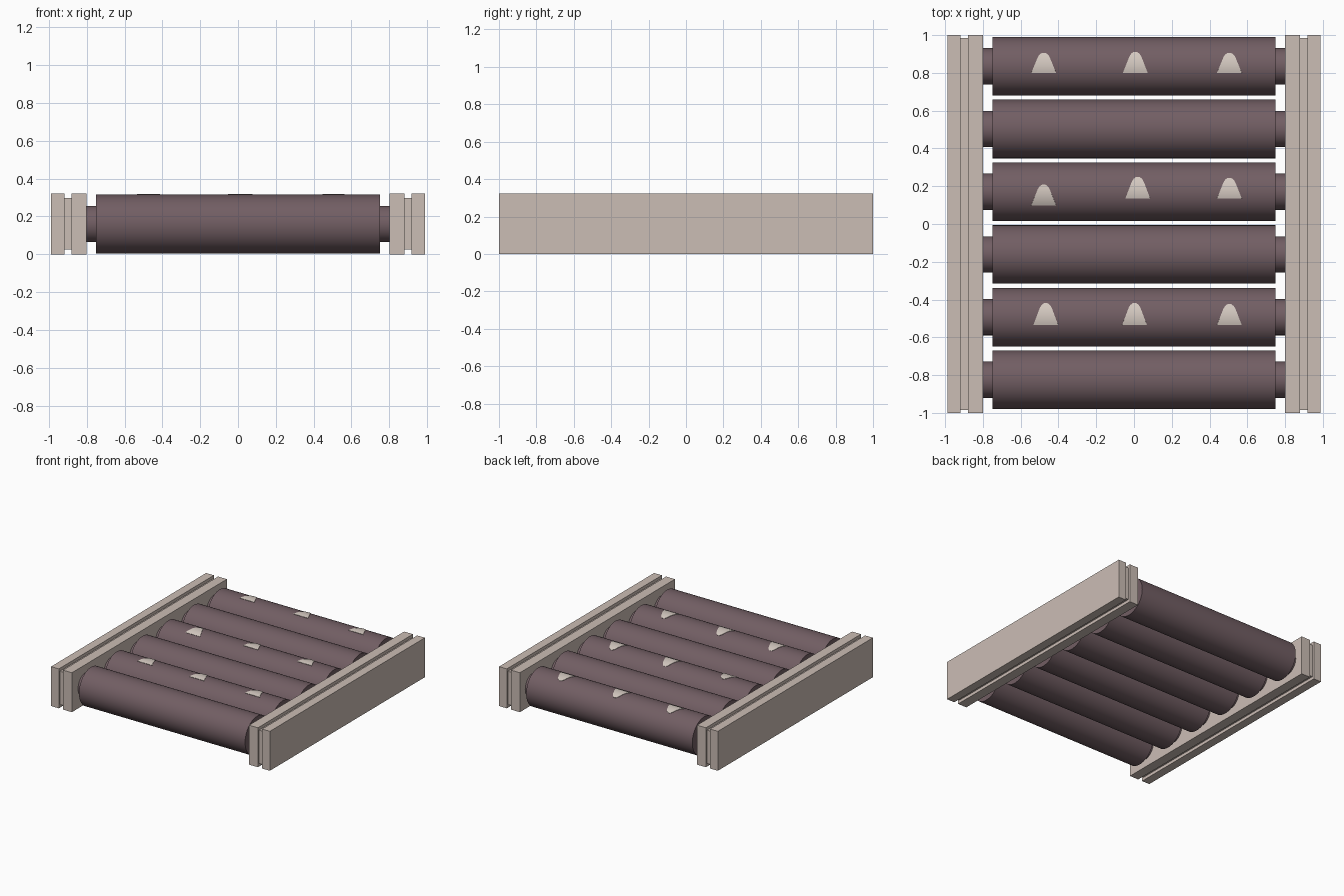
import bpy, bmesh, math

if "Cube" in bpy.data.objects:
    bpy.data.objects.remove(bpy.data.objects["Cube"])


def material(name, rgb):
    m = bpy.data.materials.new(name)
    m.diffuse_color = (*rgb, 1)
    m.use_nodes = True
    m.node_tree.nodes["Principled BSDF"].inputs["Base Color"].default_value = m.diffuse_color
    return m


BEIGE = material("beige_frame", (0.60, 0.51, 0.46))
PLUM = material("plum_roller", (0.168, 0.112, 0.126))
PALE = material("pale_marker", (0.66, 0.585, 0.53))
R, ZC = 0.155, 0.16


def finish(name, bm, mat, smooth=False):
    me = bpy.data.meshes.new(name)
    bmesh.ops.recalc_face_normals(bm, faces=bm.faces)
    bm.to_mesh(me)
    bm.free()
    me.materials.append(mat)
    ob = bpy.data.objects.new(name, me)
    bpy.context.collection.objects.link(ob)
    if smooth:
        bpy.ops.object.select_all(action='DESELECT')
        ob.select_set(True)
        bpy.context.view_layer.objects.active = ob
        bpy.ops.object.shade_smooth_by_angle(angle=math.radians(35))
    return ob


def box(name, x0, x1, y, z0, z1):
    bm = bmesh.new()
    bmesh.ops.create_cube(bm, size=1)
    for v in bm.verts:
        v.co = ((x0 + x1) / 2 + v.co.x * (x1 - x0), v.co.y * 2 * y,
                (z0 + z1) / 2 + v.co.z * (z1 - z0))
    finish(name, bm, BEIGE)


def roller(name, y):
    # stepped profile (x, radius): shaft, drum, shaft, spun around the x axis
    prof = [(-0.81, 0.0), (-0.81, 0.096), (-0.75, 0.096), (-0.75, R),
            (0.75, R), (0.75, 0.096), (0.81, 0.096), (0.81, 0.0)]
    bm = bmesh.new()
    vs = [bm.verts.new((x, y, ZC + r)) for x, r in prof]
    es = [bm.edges.new(p) for p in zip(vs, vs[1:])]
    bmesh.ops.spin(bm, geom=vs + es, cent=(0, y, ZC), axis=(1, 0, 0),
                   angle=math.tau, steps=64)
    bmesh.ops.remove_doubles(bm, verts=bm.verts, dist=1e-5)
    finish(name, bm, PLUM, True)


def marker(name, x, y, y0, y1):
    # thin curved plate hugging the drum, wide at the bottom, rounded at the tip
    bm = bmesh.new()
    rows, n = [], 12
    for i in range(n + 1):
        t = i / n
        half = 0.066 - 0.044 * t
        if t > 0.75:
            half *= 0.4 + 0.6 * math.sqrt(max(0, 1 - ((t - 0.75) / 0.25) ** 2))
        dy = y0 + (y1 - y0) * t - y
        row = []
        for r in (R - 0.002, R + 0.003):
            s = r / R
            z = ZC + math.sqrt(R * R - dy * dy) * s
            row.append([bm.verts.new((x + k * half, y + dy * s, z)) for k in (-1, 1)])
        rows.append((row[0][0], row[0][1], row[1][1], row[1][0]))
    for a, b in zip(rows, rows[1:]):
        for k in range(4):
            j = (k + 1) % 4
            bm.faces.new((a[k], a[j], b[j], b[k]))
    bm.faces.new(rows[0])
    bm.faces.new(rows[-1])
    finish(name, bm, PALE, True)


# side rails: inner plate, recessed spacer, outer plate
for side, s in (("left", -1), ("right", 1)):
    for part, a, b, y, z0, z1 in (("inner_rail", 0.80, 0.88, 1.0, 0, 0.322),
                                  ("rail_spacer", 0.88, 0.918, 0.985, 0.025, 0.297),
                                  ("outer_rail", 0.918, 0.988, 1.0, 0, 0.322)):
        box(f"{side}_{part}", min(a * s, b * s), max(a * s, b * s), y, z0, z1)

# rollers
YS = [0.835 - 0.332 * i for i in range(6)]
for i, y in enumerate(YS):
    roller(f"roller_{i + 1}", y)

# markers on every second roller: (x, bottom y, top y)
spots = {0: [(-0.478, 0.80, 0.905), (0.007, 0.80, 0.91), (0.505, 0.80, 0.905)],
         2: [(-0.478, 0.10, 0.208), (0.02, 0.135, 0.248), (0.505, 0.135, 0.243)],
         4: [(-0.467, -0.535, -0.42), (0.003, -0.535, -0.42), (0.505, -0.535, -0.425)]}
for i, items in spots.items():
    for k, (x, y0, y1) in enumerate(items):
        marker(f"marker_{i + 1}_{k + 1}", x, YS[i], y0, y1)
